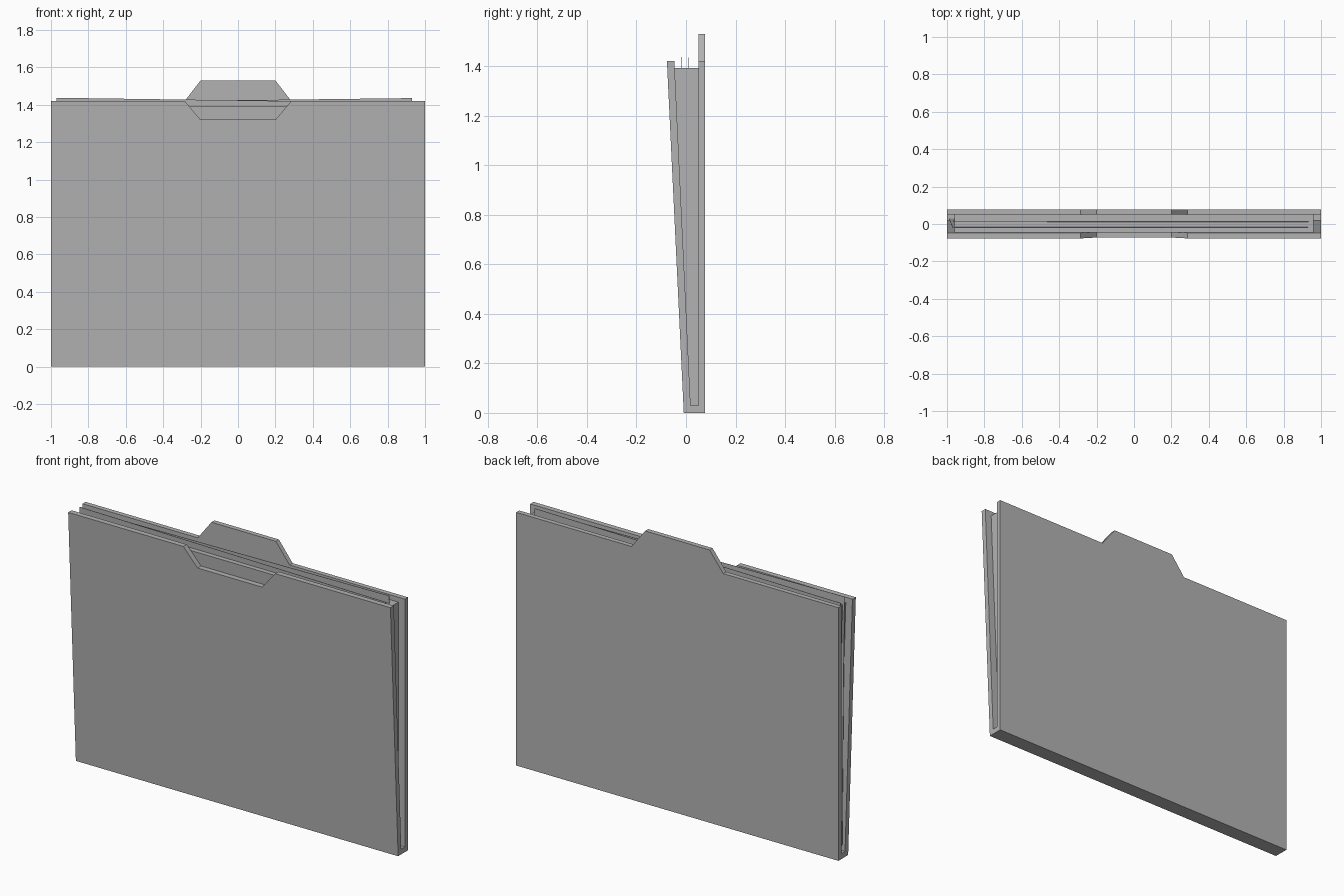
import bpy
import bmesh
from math import radians, sin, cos

cube = bpy.data.objects.get("Cube")
if cube:
    bpy.data.objects.remove(cube, do_unlink=True)

grey = bpy.data.materials.new("plain grey")
grey.use_nodes = True
colour = (0.45, 0.45, 0.45, 1)
grey.diffuse_color = colour
grey.node_tree.nodes["Principled BSDF"].inputs["Base Color"].default_value = colour

TOP = 1.42      # height of the panels
FLOOR = 0.03    # thickness of the folded base
BACK_IN, BACK_OUT = 0.05, 0.077


def ramp(bottom, top):
    """Depth that changes evenly from the ground to the panel top."""
    return lambda z: bottom + (top - bottom) * z / TOP


def slab(name, outline, front, back):
    """Solid with an x-z outline, between two depths that depend on z."""
    bm = bmesh.new()
    near = [bm.verts.new((x, front(z), z)) for x, z in outline]
    far = [bm.verts.new((x, back(z), z)) for x, z in outline]
    bm.faces.new(near)
    bm.faces.new(far[::-1])
    for i in range(len(outline)):
        j = (i + 1) % len(outline)
        bm.faces.new((near[i], far[i], far[j], near[j]))
    bmesh.ops.recalc_face_normals(bm, faces=bm.faces)
    mesh = bpy.data.meshes.new(name)
    bm.to_mesh(mesh)
    bm.free()
    mesh.materials.append(grey)
    obj = bpy.data.objects.new(name, mesh)
    bpy.context.collection.objects.link(obj)
    return obj


def panel_outline(tab_z):
    """Wide panel whose top edge steps up or down in the middle."""
    half = [(1, 0), (1, TOP), (0.285, TOP), (0.2, tab_z)]
    return half + [(-x, z) for x, z in reversed(half)]


def rectangle(half_width, low, high):
    return [(-half_width, low), (half_width, low),
            (half_width, high), (-half_width, high)]


def turned(outline, angle, shift):
    """Outline turned slightly about the middle of the folder."""
    a, mid = radians(angle), TOP / 2
    return [(shift + x * cos(a) - (z - mid) * sin(a),
             mid + x * sin(a) + (z - mid) * cos(a)) for x, z in outline]


# Folder cover: upright back with tab, leaning front with notch, base
front_inner = ramp(0.02, -0.047)
slab("back_panel", panel_outline(1.53), ramp(BACK_IN, BACK_IN), ramp(BACK_OUT, BACK_OUT))
slab("front_panel", panel_outline(1.32), ramp(-0.009, -0.077), front_inner)
slab("folder_base", rectangle(1, 0, FLOOR), front_inner, ramp(BACK_IN, BACK_IN))

# Stack of contents filling the pocket
slab("paper_stack", rectangle(0.96, FLOOR, 1.392), front_inner, ramp(BACK_IN, BACK_IN))

# Two loose sheets, slightly askew, rising above the stack
sheet = rectangle(0.95, 0.05, 1.424)
slab("front_sheet", turned(sheet, -0.8, -0.03), ramp(0.03, -0.02), ramp(0.032, -0.018))
slab("rear_sheet", turned(sheet, 0.7, -0.01), ramp(0.038, 0.01), ramp(0.04, 0.012))
